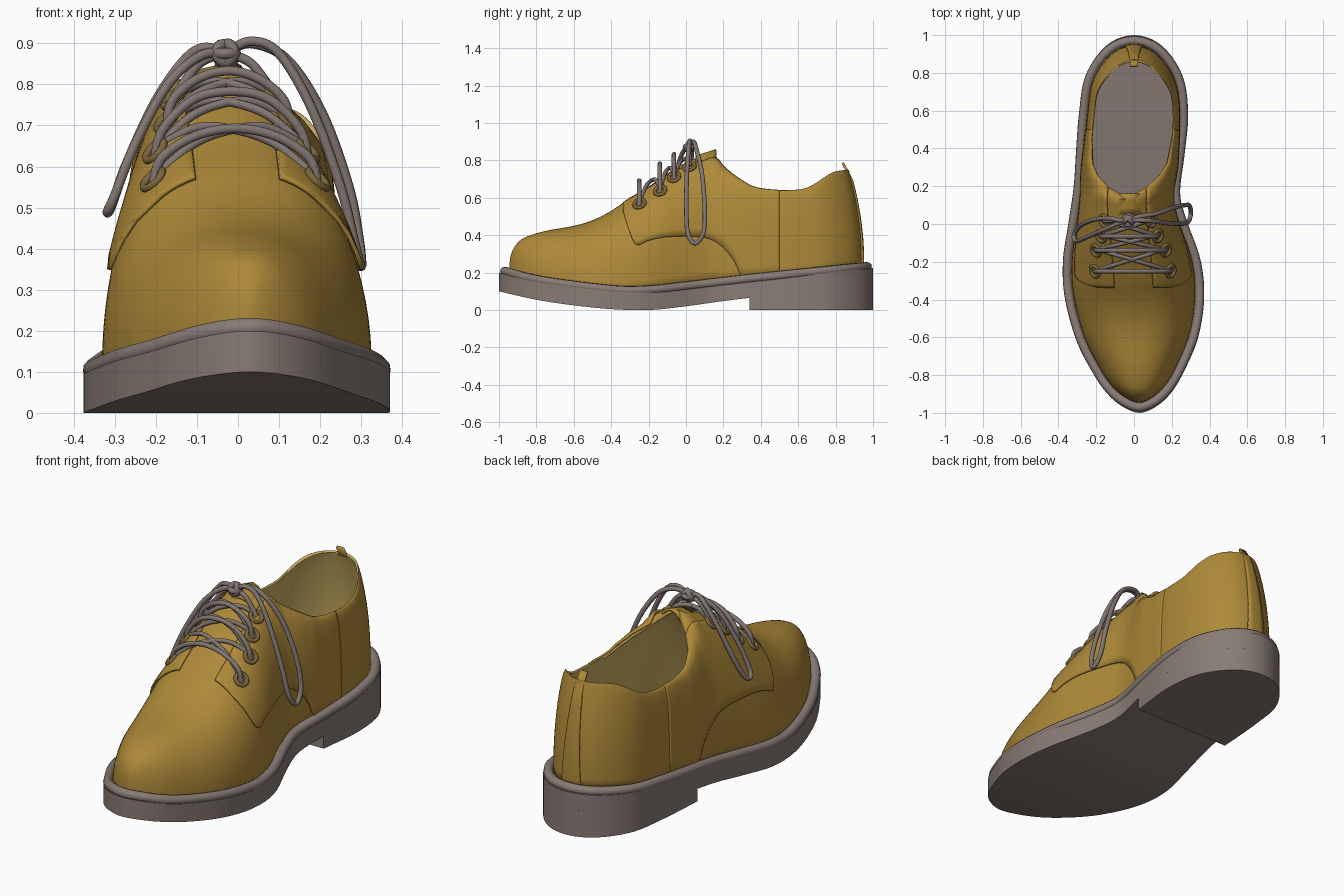
import bpy, bmesh, math
from mathutils import Vector, Matrix

if "Cube" in bpy.data.objects:
    bpy.data.objects.remove(bpy.data.objects["Cube"])

def material(name, rgb):
    m = bpy.data.materials.new(name)
    m.diffuse_color = (*rgb, 1)
    m.use_nodes = True
    m.node_tree.nodes["Principled BSDF"].inputs["Base Color"].default_value = m.diffuse_color
    return m

GOLD = material("golden_leather", (0.42, 0.25, 0.04))
LINING = material("pale_lining", (0.58, 0.42, 0.12))
GREY = material("taupe_rubber", (0.25, 0.2, 0.18))
LACE = material("taupe_lace", (0.22, 0.18, 0.165))
METAL = material("dark_brass", (0.2, 0.135, 0.045))

# ---------- helpers ----------
def catmull(pts, n=8, closed=False):
    p = [Vector(q) for q in pts]
    k, out = len(p), []
    for i in range(k if closed else k - 1):
        g = (lambda j: p[j % k]) if closed else (lambda j: p[max(0, min(k - 1, j))])
        a, b, c, d = g(i - 1), g(i), g(i + 1), g(i + 2)
        for s in range(n):
            t = s / n
            out.append(0.5 * (2 * b + (c - a) * t + (2 * a - 5 * b + 4 * c - d) * t * t
                              + (3 * b - a - 3 * c + d) * t ** 3))
    return out if closed else out + [p[-1]]

def lin(tab, x):
    if x <= tab[0][0]:
        return tab[0][1]
    for (x0, y0), (x1, y1) in zip(tab, tab[1:]):
        if x <= x1:
            return y0 + (y1 - y0) * (x - x0) / max(x1 - x0, 1e-9)
    return tab[-1][1]

def smooth_table(tab):
    return [tuple(v) for v in catmull(tab, 6)]

def finish(name, bm, mats, angle=35):
    me = bpy.data.meshes.new(name)
    bm.to_mesh(me)
    bm.free()
    ob = bpy.data.objects.new(name, me)
    bpy.context.collection.objects.link(ob)
    for m in mats:
        me.materials.append(m)
    bpy.ops.object.select_all(action='DESELECT')
    ob.select_set(True)
    bpy.context.view_layer.objects.active = ob
    bpy.ops.object.shade_smooth_by_angle(angle=math.radians(angle))
    return ob

def grid(name, rows, mats, skip=None, flip=False, thick=0.012, offset=-1):
    bm = bmesh.new()
    vs = [[bm.verts.new(p) for p in r] for r in rows]
    for r0, r1 in zip(vs, vs[1:]):
        for j in range(len(r0) - 1):
            if j != skip:
                f = [r0[j], r0[j + 1], r1[j + 1], r1[j]]
                bm.faces.new(f[::-1] if flip else f)
    bmesh.ops.remove_doubles(bm, verts=bm.verts, dist=1e-4)
    ob = finish(name, bm, mats, 50)
    s = ob.modifiers.new("thickness", 'SOLIDIFY')
    s.thickness, s.offset = thick, offset
    s.material_offset = s.material_offset_rim = len(mats) - 1
    return ob

def tube(name, pts, r, mat, closed=False, n=8):
    cu = bpy.data.curves.new(name, 'CURVE')
    cu.dimensions, cu.bevel_depth, cu.bevel_resolution = '3D', r, 3
    cu.use_fill_caps = True
    path = catmull(pts, n, closed)
    sp = cu.splines.new('POLY')
    sp.points.add(len(path) - 1)
    for q, v in zip(sp.points, path):
        q.co = (*v, 1)
    sp.use_cyclic_u = closed
    cu.materials.append(mat)
    ob = bpy.data.objects.new(name, cu)
    bpy.context.collection.objects.link(ob)
    return ob

# ---------- footprint and height profiles ----------
RIGHT = [(.03, -1), (.12, -.965), (.2, -.89), (.27, -.77), (.34, -.6), (.37, -.4), (.35, -.2), (.27, .02),
         (.235, .17), (.26, .38), (.28, .6), (.25, .8), (.14, .95), (0, 1)]
LEFT = [(-.14, .95), (-.25, .8), (-.285, .6), (-.3, .42), (-.315, .2), (-.345, 0), (-.375, -.2),
        (-.365, -.4), (-.3, -.63), (-.21, -.8), (-.14, -.9), (-.06, -.967)]
outline = catmull(RIGHT + LEFT, 8, True)
split = (len(RIGHT) - 1) * 8
XR = [(p.y, p.x) for p in outline[:split + 1]]
XL = [(p.y, p.x) for p in (outline[split:] + outline[:1])[::-1]]
SOLE_TOP = smooth_table([(-1, .2), (-.8, .15), (-.4, .1), (-.2, .1), (0, .12), (.35, .16), (1, .225)])
SOLE_LOW = smooth_table([(-1, .1), (-.8, .055), (-.6, .025), (-.4, .005), (-.2, 0), (0, .02), (.34, .065), (1, .13)])

def prism(name, ys, zlo, zhi):
    bm = bmesh.new()
    rows = []
    for y in ys:
        l, r = lin(XL, y), lin(XR, y)
        rows.append([bm.verts.new(p) for p in ((l, y, zlo(y)), (r, y, zlo(y)), (r, y, zhi(y)), (l, y, zhi(y)))])
    for a, b in zip(rows, rows[1:]):
        for j in range(4):
            bm.faces.new((a[j], a[(j + 1) % 4], b[(j + 1) % 4], b[j]))
    bm.faces.new(rows[0][::-1])
    bm.faces.new(rows[-1])
    bmesh.ops.remove_doubles(bm, verts=bm.verts, dist=1e-4)
    bmesh.ops.recalc_face_normals(bm, faces=bm.faces)
    return finish(name, bm, [GREY])

# ---------- sole, heel block, welt ----------
prism("sole", [-math.cos(math.pi * i / 70) for i in range(71)],
      lambda y: lin(SOLE_LOW, y), lambda y: lin(SOLE_TOP, y))
prism("heel_block", [.34 + .66 * math.sin(math.pi / 2 * i / 30) for i in range(31)],
      lambda y: 0.0, lambda y: lin(SOLE_LOW, y) + .01)
tube("welt", [(p.x * .94, p.y * .97, lin(SOLE_TOP, p.y) + .008) for p in outline[::2]], .024, GREY, True, 2)

# ---------- upper: arched sections along y, open at the ankle ----------
TOP = smooth_table([(-.945, .23), (-.935, .3), (-.9, .36), (-.85, .393), (-.75, .423), (-.6, .45), (-.5, .48),
                    (-.4, .53), (-.3, .6), (-.2, .66), (-.1, .73), (0, .79), (.1, .83), (.15, .845), (.19, .765),
                    (.3, .68), (.4, .645), (.6, .643), (.7, .665), (.85, .735), (.945, .75)])
OPEN = [(.15, 0), (.17, .25), (.2, .45), (.25, .65), (.32, .79), (.45, .85), (1, .85)]
P = .87

def section(y):
    k = max(-1, min(1, y / .945))
    l, r = .88 * lin(XL, k), .88 * lin(XR, k)
    w = (r - l) / 2
    return (l + r) / 2, w, w * lin(OPEN, y), lin(SOLE_TOP, y), lin(TOP, y)

def surf(y, side, a):
    c, w, o, zb, zt = section(y)
    x = o + (w - o) * max(0, math.cos(a)) ** P
    z = zb + (zt - zb) * math.sin(a) ** P
    t = max(0, min(1, (y - .45) / .45))
    lean = .3 * max(0, z - .25) ** 2 * t * t * (3 - 2 * t)
    return Vector((c + side * x, y - lean, z))

def angle_at_x(y, x):
    c, w, o, zb, zt = section(y)
    return math.acos(max(0, min(1, (x - o) / (w - o))) ** (1 / P))

def angle_at_z(y, z):
    c, w, o, zb, zt = section(y)
    return math.asin(max(0, min(1, (z - zb) / (zt - zb))) ** (1 / P))

def normal(y, side, a):
    a = max(.05, min(1.5, a))
    n = (surf(y, side, a + .03) - surf(y, side, a - .03)).cross(surf(y + .01, side, a) - surf(y - .01, side, a))
    return (n * -side).normalized()

N = 20
arc = [math.pi / 2 * j / N for j in range(N + 1)]
ys = [-.945 * math.cos(math.pi * i / 90) for i in range(91)]
grid("upper", [[surf(y, -1, a) for a in arc] + [surf(y, 1, a) for a in arc[::-1]] for y in ys],
     [GOLD, LINING], skip=N)

# lace flaps lying over the vamp, fading into the rear of the upper
LOW = smooth_table([(-.33, .52), (-.315, .46), (-.27, .35), (-.2, .37), (-.1, .39), (.08, .39), (.18, .35),
                    (.26, .26), (.3, .16)])
for side, tag in ((-1, "left"), (1, "right")):
    rows = []
    for i in range(61):
        y = -.33 + .83 * i / 60
        a0 = angle_at_z(y, lin(LOW, y)) if y < .3 else 0
        a1 = angle_at_x(y, max(.1, section(y)[2]))
        off = .009 if y < .3 else .009 - .06 * (y - .3)
        row = []
        for j in range(15):
            a = a0 + (a1 - a0) * j / 14
            row.append(surf(y, side, a) + normal(y, side, a) * off)
        rows.append(row)
    grid(tag + "_lace_flap", rows, [GOLD], flip=side > 0, thick=.01, offset=0)

# tongue tip
grid("tongue", [[(-.025 + .09 * u * (1 - .3 * v), .05 + .11 * v, .825 + .035 * v - .05 * u * u)
                 for u in (-1, -.5, 0, .5, 1)] for v in (0, .33, .66, 1)], [GOLD])

# heel strip with pull tab
rows = []
for i in range(13):
    z = .22 + .57 * i / 12
    hw = .055 - .035 * i / 12
    y = .953 - .3 * max(0, z - .25) ** 2 - .25 * max(0, z - .7)
    rows.append([(hw * u, y - 2.2 * (hw * u) ** 2, z) for u in (1, .5, 0, -.5, -1)])
grid("heel_strip", rows, [GOLD], thick=.012)

# ---------- eyelets and laces ----------
ROWS = [(-.245, .19, .705), (-.135, .175, .795), (-.06, .14, .845), (.02, .115, .86)]
holes = []
for i, (y, x, peak) in enumerate(ROWS):
    pair = []
    for side, tag in ((-1, "left"), (1, "right")):
        a = angle_at_x(y, x)
        n = normal(y, side, a)
        p = surf(y, side, a) + n * .016
        q = n.to_track_quat('Z', 'Y')
        ring = [p + q @ Vector((.03 * math.cos(t), .03 * math.sin(t), 0))
                for t in [math.pi * k / 4 for k in range(8)]]
        tube(f"{tag}_eyelet_{i + 1}", ring, .01, METAL, True, 3)
        pair.append(p)
    holes.append(pair)
    if i < 3:      # arched bar between the two eyelets
        l, r = pair
        m = (l + r) / 2
        d = peak - .012
        tube(f"lace_bar_{i + 1}", [l - Vector((0, 0, .02)), l.lerp(m, .1) + Vector((0, 0, .05)),
             (l.lerp(m, .5).x, m.y, d - .02), (m.x, m.y, d), (r.lerp(m, .5).x, m.y, d - .02),
             r.lerp(m, .1) + Vector((0, 0, .05)), r - Vector((0, 0, .02))], .012, LACE)

def on_top(y, x):
    side = 1 if x >= 0 else -1
    return surf(y, side, angle_at_x(y, abs(x))) + Vector((0, 0, .022))

for i in range(3):      # crossing laces over the tongue
    for s in (-1, 1):
        y0, x0, y1, x1 = ROWS[i][0], ROWS[i][1], ROWS[i + 1][0], ROWS[i + 1][1]
        tube(f"cross_lace_{i + 1}_{'left' if s < 0 else 'right'}",
             [on_top(y0 + (y1 - y0) * t, s * (x0 * (t - 1) + x1 * t)) for t in (0, .25, .5, .75, 1)], .011, LACE)

# bow: knot, strands from the top eyelets, two hanging loops
K = Vector((-.03, .02, .875))
for i, (rx, rz) in enumerate(((0, 0), (1.2, .5), (1.3, -.7))):
    rot = Matrix.Rotation(rz, 3, 'Z') @ Matrix.Rotation(rx, 3, 'X')
    tube(f"knot_wrap_{i + 1}", [K + rot @ Vector((.024 * math.cos(t), .024 * math.sin(t), 0))
         for t in [math.pi * k / 4 for k in range(8)]], .014, LACE, True, 3)
for p, tag in zip(holes[3], ("left", "right")):
    tube(tag + "_knot_strand", [p, p.lerp(K, .5) + Vector((0, 0, .03)), K], .012, LACE)
tube("right_loop", [K, (.03, .02, .905), (.1, .015, .875), (.18, .005, .74), (.25, .002, .55), (.285, .01, .41),
     (.3, .05, .357), (.295, .095, .42), (.27, .1, .55), (.205, .085, .73), (.12, .055, .86), (.03, .04, .9), K],
     .012, LACE)
tube("left_loop", [K, (-.08, .02, .89), (-.13, .03, .86), (-.2, .025, .76), (-.27, -.0, .61), (-.308, -.04, .505),
     (-.318, -.075, .49), (-.3, -.09, .53), (-.25, -.07, .655), (-.17, -.035, .8), (-.09, 0, .87), K], .012, LACE)
